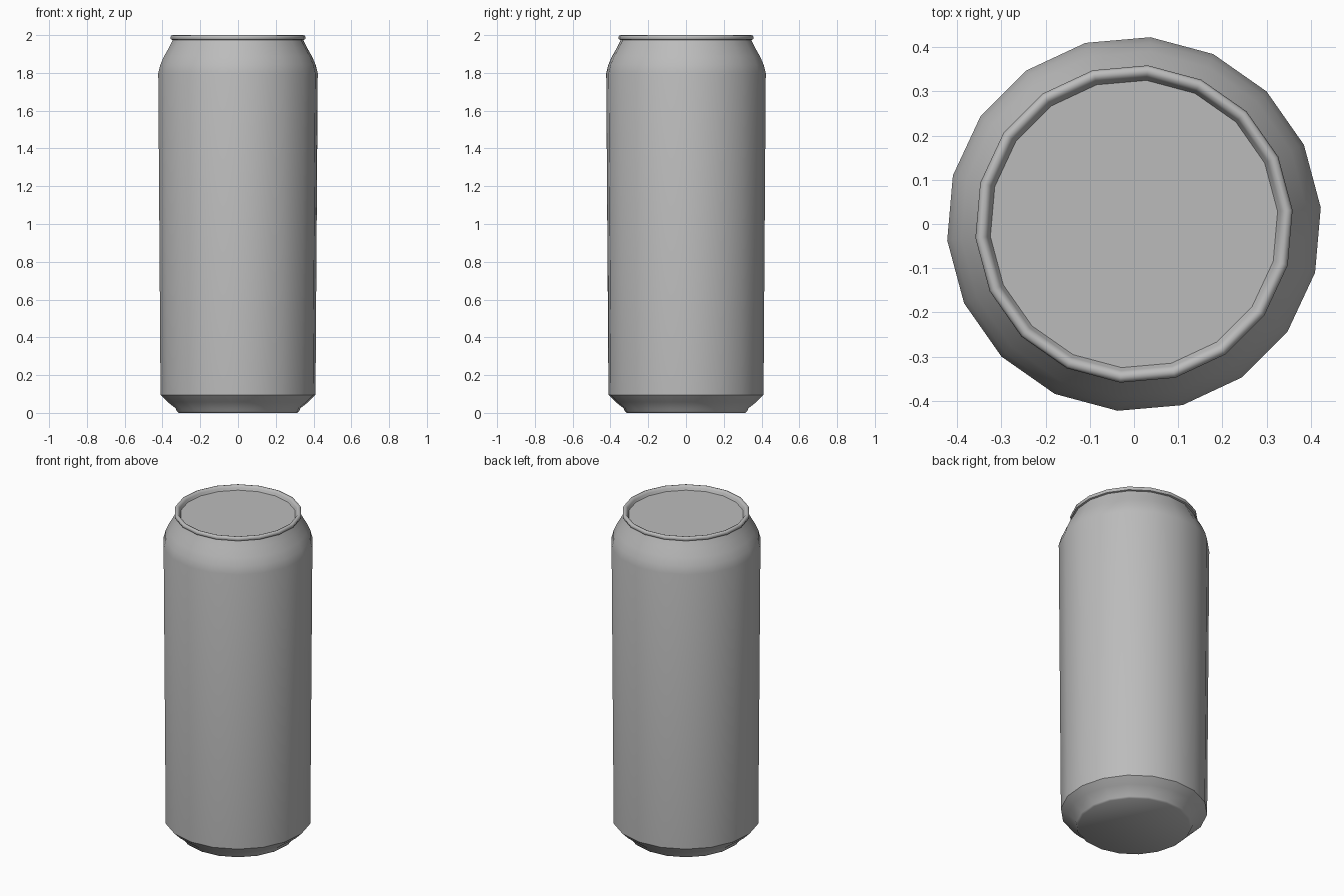
import bpy
import bmesh
import math

SIDES = 18
PHASE = math.radians(5)

cube = bpy.data.objects.get("Cube")
if cube:
    bpy.data.objects.remove(cube, do_unlink=True)

# Plain metal grey
metal = bpy.data.materials.new("metal_grey")
metal.use_nodes = True
grey = (0.5, 0.5, 0.5, 1)
metal.diffuse_color = grey
metal.node_tree.nodes["Principled BSDF"].inputs["Base Color"].default_value = grey


def lathe(name, profile, cap_start=False, cap_end=False, closed=False, angle=40):
    """Turn (radius, height) points around z, optionally capping the ends."""
    bm = bmesh.new()
    turns = [PHASE + math.tau * i / SIDES for i in range(SIDES)]
    rings = [[bm.verts.new((r * math.cos(a), r * math.sin(a), z)) for a in turns]
             for r, z in profile]
    pairs = list(zip(rings, rings[1:]))
    if closed:
        pairs.append((rings[-1], rings[0]))
    for low, high in pairs:
        for i in range(SIDES):
            j = (i + 1) % SIDES
            bm.faces.new((low[i], low[j], high[j], high[i]))
    if cap_start:
        bm.faces.new(rings[0][::-1])
    if cap_end:
        bm.faces.new(rings[-1])
    mesh = bpy.data.meshes.new(name)
    bm.to_mesh(mesh)
    bm.free()
    obj = bpy.data.objects.new(name, mesh)
    bpy.context.collection.objects.link(obj)
    mesh.materials.append(metal)
    bpy.ops.object.select_all(action="DESELECT")
    obj.select_set(True)
    bpy.context.view_layer.objects.active = obj
    bpy.ops.object.shade_smooth_by_angle(angle=math.radians(angle))
    return obj


# Can wall with its flat base, chamfered foot and tapered shoulder
lathe("can_body", [(0.315, 0), (0.325, 0.008), (0.332, 0.025), (0.375, 0.058), (0.412, 0.095),
                   (0.424, 1.8), (0.412, 1.845), (0.392, 1.89), (0.366, 1.935),
                   (0.346, 1.975)], cap_start=True)

# Rolled rim, its inner wall and the recessed flat lid
lathe("rim_and_lid", [(0.346, 1.974), (0.356, 1.977), (0.36, 1.987), (0.356, 1.997),
                      (0.347, 2.0), (0.338, 1.997), (0.333, 1.988), (0.326, 1.974)],
      cap_end=True, angle=50)
